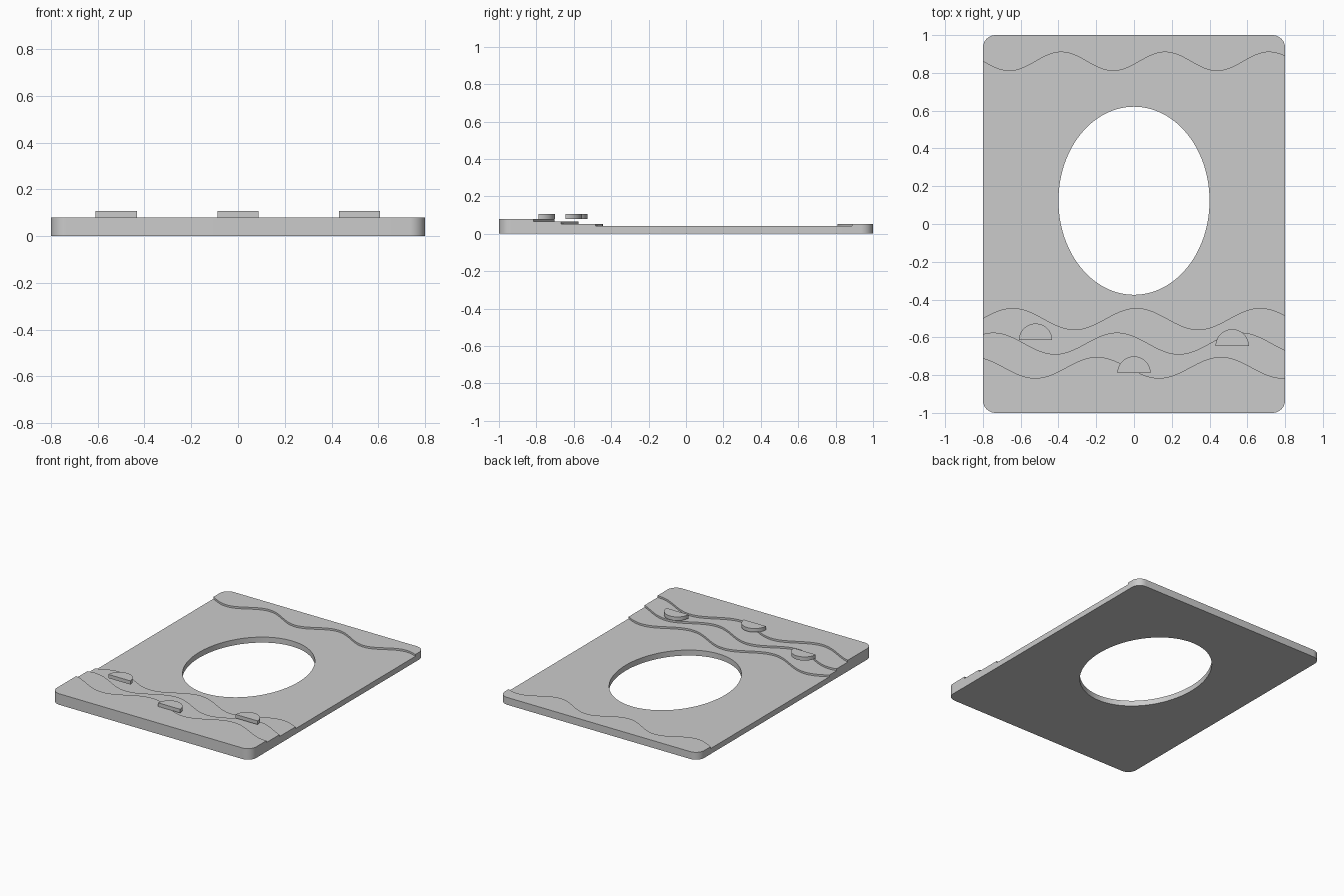
import bpy, bmesh, math

cube = bpy.data.objects.get("Cube")
if cube:
    bpy.data.objects.remove(cube, do_unlink=True)

W, L, R = 0.8, 1.0, 0.067          # half width, half length, corner radius
STEP = 0.08 / 6                    # height of one relief layer
BASE = 3 * STEP

grey = bpy.data.materials.new("plain grey")
grey.use_nodes = True
colour = (0.6, 0.6, 0.6, 1)
grey.diffuse_color = colour
grey.node_tree.nodes["Principled BSDF"].inputs["Base Color"].default_value = colour


def arc(cx, cy, rx, ry, a0, a1, n):
    """Points on an elliptical arc, angles in degrees."""
    angles = [math.radians(a0 + (a1 - a0) * i / n) for i in range(n + 1)]
    return [(cx + rx * math.cos(a), cy + ry * math.sin(a)) for a in angles]


def slab(name, loops, z, height):
    """Flat part from closed outlines (later outlines are holes)."""
    bm = bmesh.new()
    for loop in loops:
        vs = [bm.verts.new((x, y, z)) for x, y in loop]
        for a, b in zip(vs, vs[1:] + vs[:1]):
            bm.edges.new((a, b))
    bmesh.ops.triangle_fill(bm, use_beauty=True, edges=bm.edges[:], normal=(0, 0, 1))
    bm.normal_update()
    for f in bm.faces:
        if f.normal.z < 0:
            f.normal_flip()
    mesh = bpy.data.meshes.new(name)
    bm.to_mesh(mesh)
    bm.free()
    mesh.materials.append(grey)
    ob = bpy.data.objects.new(name, mesh)
    bpy.context.collection.objects.link(ob)
    solid = ob.modifiers.new("thickness", 'SOLIDIFY')
    solid.thickness, solid.offset = height, 1
    bpy.ops.object.select_all(action='DESELECT')
    ob.select_set(True)
    bpy.context.view_layer.objects.active = ob
    bpy.ops.object.modifier_apply(modifier=solid.name)
    bpy.ops.object.shade_smooth_by_angle(angle=math.radians(30))


def end_corners(side):
    """Two rounded corners of the front (-1) or back (1) end, left to right."""
    pts = arc(-W + R, side * (L - R), R, R, 180, 180 - side * 90, 10)
    return pts + [(-x, y) for x, y in reversed(pts)]


def wave_layer(name, side, middle, amp, period, peak, z):
    """Layer from one end of the plate to a wavy edge."""
    n = 96
    xs = [W - 2 * W * i / n for i in range(n + 1)]
    wave = [(x, middle + amp * math.cos(math.tau * (x - peak) / period)) for x in xs]
    slab(name, [end_corners(side) + wave], z, STEP)


# Plate with an oval opening
outline = end_corners(-1) + end_corners(1)[::-1]
opening = arc(0, 0.123, 0.4, 0.498, 0, 360, 96)[:-1]
slab("plate", [outline, opening], 0, BASE)

# Wavy relief layers
wave_layer("back_wave", 1, 0.86, 0.05, 0.55, -0.385, BASE)
wave_layer("front_wave_low", -1, -0.502, 0.057, 0.655, 0.013, BASE)
wave_layer("front_wave_middle", -1, -0.632, 0.057, 0.655, -0.09, BASE + STEP)
wave_layer("front_wave_high", -1, -0.76, 0.056, 0.655, -0.195, BASE + 2 * STEP)

# Half-round studs
for name, x, y in (("right_stud", -0.521, -0.615),
                   ("middle_stud", 0, -0.789),
                   ("left_stud", 0.52, -0.645)):
    slab(name, [arc(x, y, 0.088, 0.088, 0, 180, 32)], BASE + 3 * STEP, 2 * STEP)
